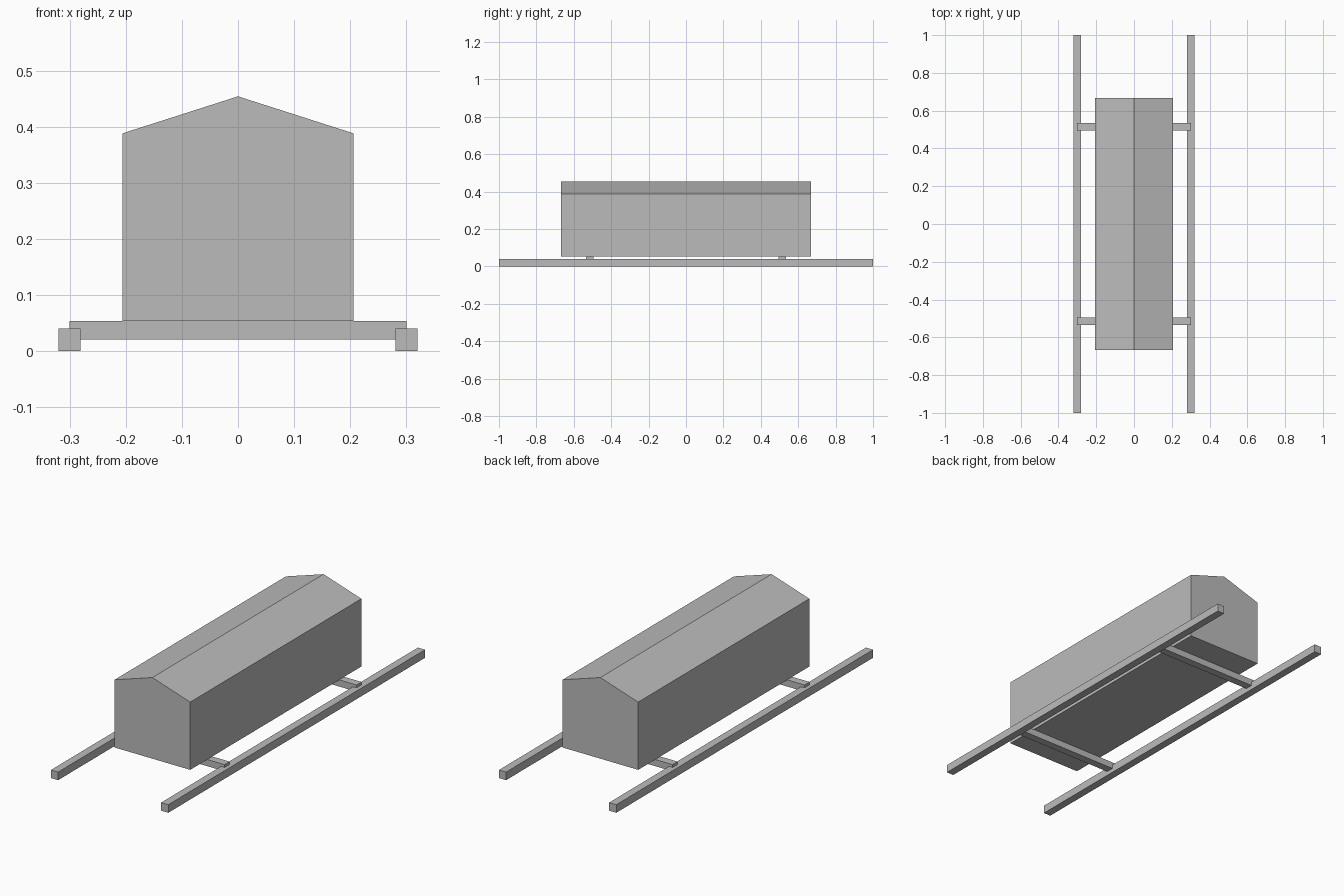
import bpy

if "Cube" in bpy.data.objects:
    bpy.data.objects.remove(bpy.data.objects["Cube"])

grey = bpy.data.materials.new("plain_grey")
grey.diffuse_color = (0.5, 0.5, 0.5, 1)
grey.use_nodes = True
grey.node_tree.nodes["Principled BSDF"].inputs["Base Color"].default_value = grey.diffuse_color


def extrude_y(name, profile, y0, y1):
    """Closed prism from an (x, z) outline, counter-clockwise seen from the front."""
    n = len(profile)
    verts = [(x, y, z) for y in (y0, y1) for x, z in profile]
    faces = [tuple(range(n)), tuple(reversed(range(n, 2 * n)))]
    faces += [(i, i + n, (i + 1) % n + n, (i + 1) % n) for i in range(n)]
    mesh = bpy.data.meshes.new(name)
    mesh.from_pydata(verts, [], faces)
    mesh.materials.append(grey)
    obj = bpy.data.objects.new(name, mesh)
    bpy.context.collection.objects.link(obj)
    return obj


def bar(name, x0, x1, y0, y1, z0, z1):
    return extrude_y(name, [(x0, z0), (x1, z0), (x1, z1), (x0, z1)], y0, y1)


# Long box with a shallow gabled top
extrude_y("gabled_box", [(-0.206, 0.054), (0.206, 0.054), (0.206, 0.388),
                         (0, 0.454), (-0.206, 0.388)], -0.667, 0.667)

# Carrying rails along both sides
for side, x in (("left", -0.3005), ("right", 0.3005)):
    bar(side + "_rail", x - 0.0195, x + 0.0195, -1, 1, 0, 0.04)

# Crossbars under the box, set into the rails
for end, y in (("front", -0.514), ("back", 0.514)):
    bar(end + "_crossbar", -0.3005, 0.3005, y - 0.0195, y + 0.0195, 0.021, 0.054)
